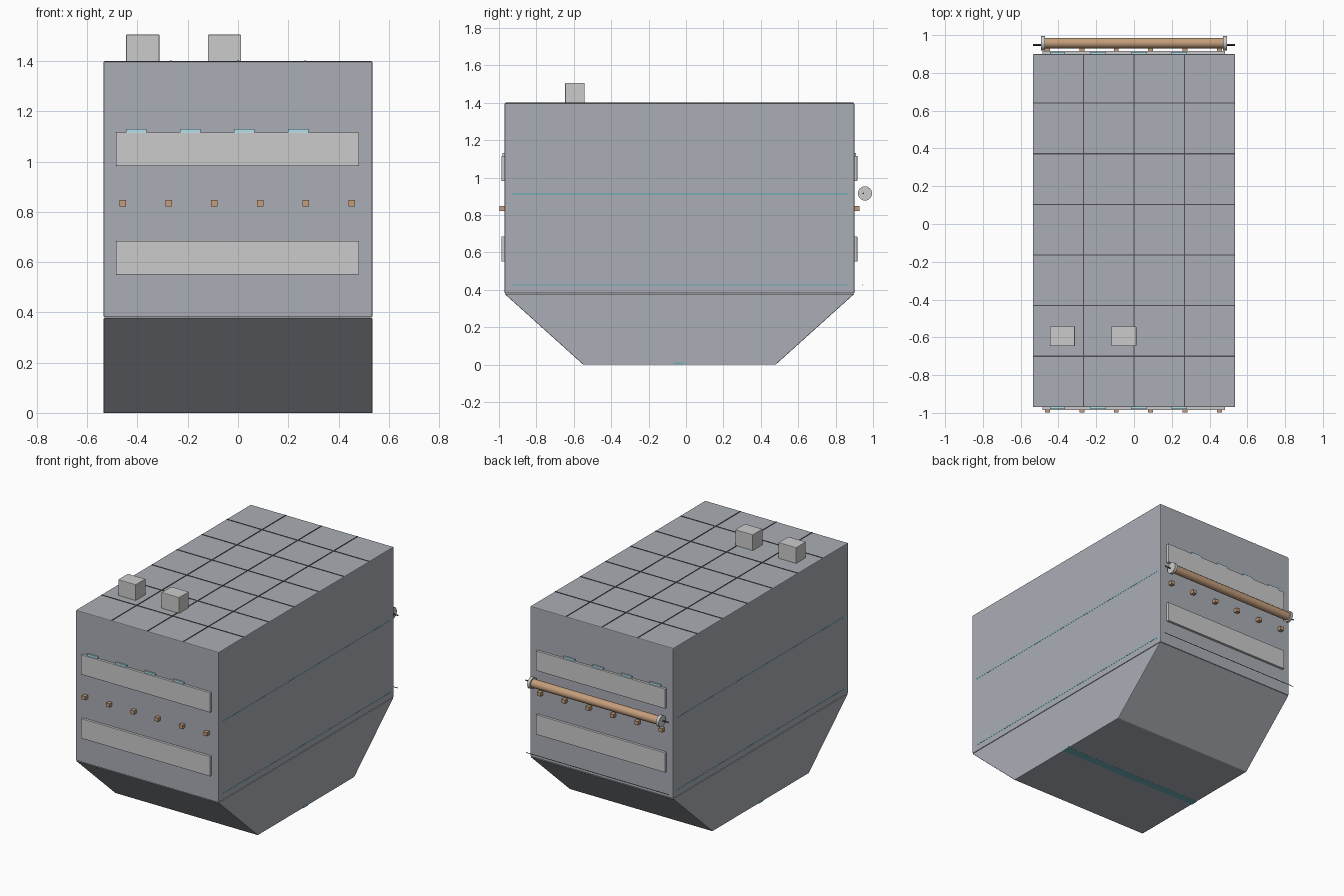
import bpy, bmesh, math
from mathutils import Vector

if "Cube" in bpy.data.objects:
    bpy.data.objects.remove(bpy.data.objects["Cube"])


def material(name, rgb):
    m = bpy.data.materials.new(name)
    m.diffuse_color = (*rgb, 1)
    m.use_nodes = True
    m.node_tree.nodes["Principled BSDF"].inputs["Base Color"].default_value = m.diffuse_color
    return m


HULL = material("hull_grey", (0.40, 0.42, 0.46))
DARK = material("seam_dark", (0.08, 0.08, 0.09))
COPPER = material("copper", (0.55, 0.34, 0.20))
CYAN = material("cyan", (0.45, 0.75, 0.85))
TEAL = material("teal", (0.15, 0.42, 0.46))


def finish(name, bm, mat=None, bevel=0):
    bmesh.ops.recalc_face_normals(bm, faces=bm.faces)
    me = bpy.data.meshes.new(name)
    bm.to_mesh(me)
    bm.free()
    ob = bpy.data.objects.new(name, me)
    bpy.context.collection.objects.link(ob)
    if mat:
        me.materials.append(mat)
    if bevel:
        mod = ob.modifiers.new("bevel", 'BEVEL')
        mod.width = bevel
        mod.segments = 2
    return ob


def box(name, x, y, z, mat=None, bevel=0):
    """Box from (min, max) pairs on each axis."""
    bm = bmesh.new()
    bmesh.ops.create_cube(bm, size=1)
    for v in bm.verts:
        v.co = Vector([(r[0] + r[1]) / 2 + c * (r[1] - r[0])
                       for r, c in zip((x, y, z), v.co)])
    return finish(name, bm, mat, bevel)


def rod(name, x0, x1, y, z, r, mat=None, sides=32):
    """Cylinder along x."""
    bpy.ops.mesh.primitive_cylinder_add(vertices=sides, radius=r, depth=x1 - x0,
                                        location=((x0 + x1) / 2, y, z),
                                        rotation=(0, math.pi / 2, 0))
    ob = bpy.context.object
    ob.name = name
    bpy.ops.object.shade_smooth_by_angle()
    if mat:
        ob.data.materials.append(mat)
    return ob


W, Y0, Y1 = 0.535, -0.97, 0.90
YC = (Y0 + Y1) / 2

# Upper housing
box("housing", (-W, W), (Y0, Y1), (0.38, 1.398), HULL, 0.005)

# Tapered lower hull: trapezoid profile extruded along x
bm = bmesh.new()
profile = [(Y0, 0.378), (-0.55, 0), (0.48, 0), (Y1, 0.378)]
face = bm.faces.new([bm.verts.new((-W, y, z)) for y, z in profile])
ext = bmesh.ops.extrude_face_region(bm, geom=[face])
for v in ext["geom"]:
    if isinstance(v, bmesh.types.BMVert):
        v.co.x = W
finish("lower_hull", bm, HULL, 0.004)

# Roof seams
for i, x in enumerate((-0.268, 0, 0.268)):
    box(f"roof_seam_long_{i}", (x - 0.003, x + 0.003), (Y0 + 0.004, Y1 - 0.004), (1.39, 1.401), DARK)
for i in range(6):
    y = -0.70 + i * 0.268
    box(f"roof_seam_cross_{i}", (-W + 0.004, W - 0.004), (y - 0.003, y + 0.003), (1.39, 1.4005), DARK)

# Roof boxes
for i, x in enumerate((-0.445, -0.12)):
    box(f"roof_box_{i}", (x, x + 0.132), (-0.646, -0.542), (1.39, 1.505), None, 0.003)

# End panels, clips and studs on both ends
for end, s, y in (("front", -1, Y0), ("back", 1, Y1)):
    def span(out):
        return tuple(sorted((y - s * 0.01, y + s * out)))
    for i, z in enumerate((0.55, 0.982)):
        box(f"{end}_panel_{i}", (-0.485, 0.482), span(0.016), (z, z + 0.134), None, 0.002)
    for i in range(4):
        x = -0.445 + i * 0.2145
        box(f"{end}_clip_{i}", (x, x + 0.081), span(0.010), (1.112, 1.13), CYAN)
    for i in range(6):
        x = -0.458 + i * 0.182
        box(f"{end}_stud_{i}", (x - 0.013, x + 0.013), span(0.028), (0.822, 0.847), COPPER)

# Side stripes
for s, side in ((-1, "left"), (1, "right")):
    xs = tuple(sorted((s * (W - 0.01), s * (W + 0.001))))
    for i, z in enumerate((0.425, 0.913)):
        box(f"{side}_stripe_{i}", xs, (-0.93, 0.865), (z - 0.003, z + 0.003), TEAL)

# Keel strip under the hull
box("keel_strip", (-W - 0.001, W + 0.001), (-0.064, -0.01), (-0.0005, 0.01), TEAL)

# Rear roller with end caps, axle and lower wire
rod("roller", -0.48, 0.48, 0.958, 0.915, 0.028, COPPER)
rod("roller_axle", -W, W, 0.948, 0.915, 0.004, DARK, 12)
for s, side in ((-1, "left"), (1, "right")):
    x = s * 0.482
    rod(f"{side}_roller_cap", x - 0.01, x + 0.01, 0.957, 0.915, 0.038)
rod("lower_wire", -W, W, 0.945, 0.425, 0.002, DARK, 8)
